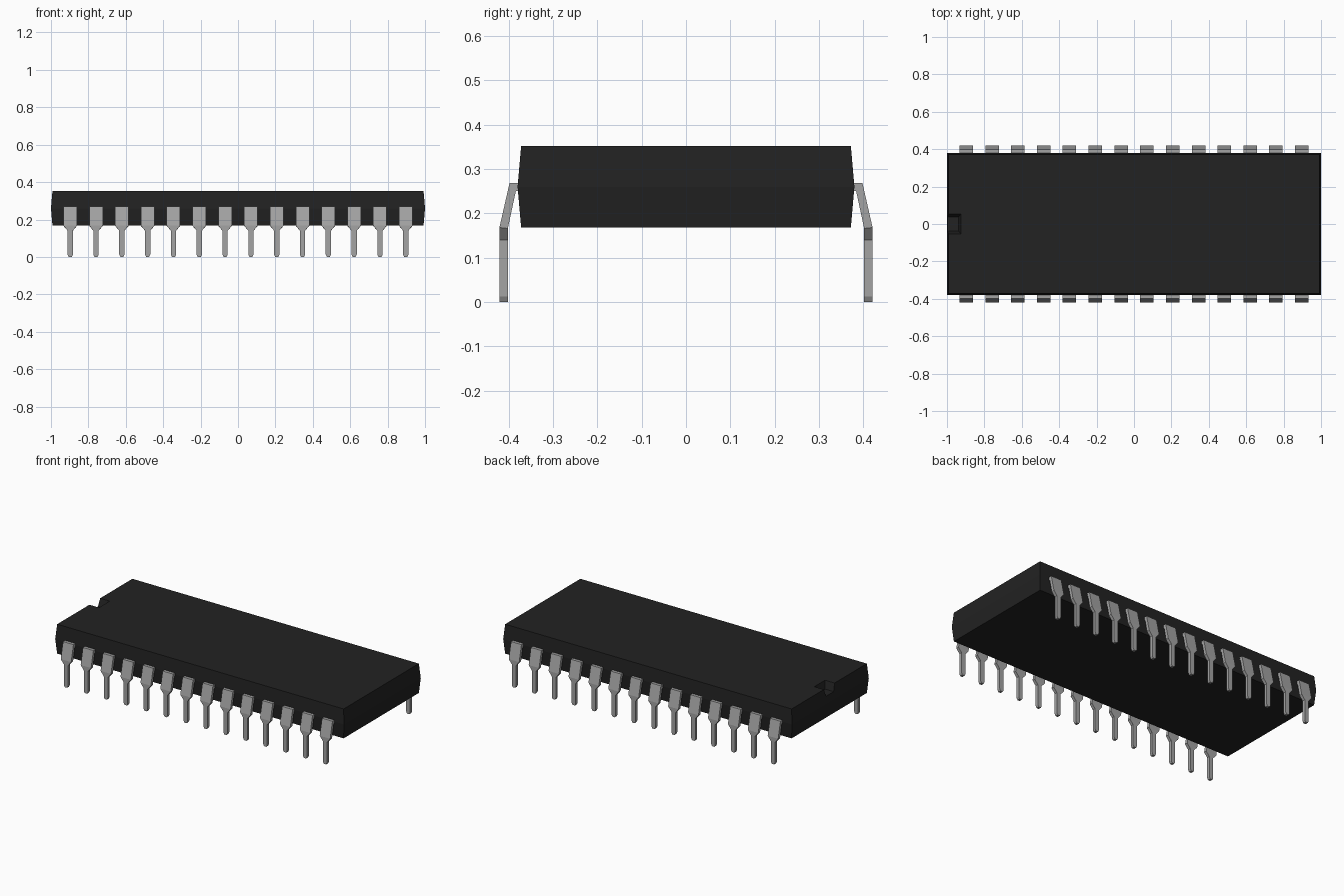
import bpy, bmesh, math

if "Cube" in bpy.data.objects:
    bpy.data.objects.remove(bpy.data.objects["Cube"], do_unlink=True)


def material(name, value, roughness):
    m = bpy.data.materials.new(name)
    m.use_nodes = True
    colour = (value, value, value, 1)
    m.diffuse_color = colour
    bsdf = m.node_tree.nodes["Principled BSDF"]
    bsdf.inputs["Base Color"].default_value = colour
    bsdf.inputs["Roughness"].default_value = roughness
    return m


def loft(name, rings, mat):
    """Join a stack of four-cornered rings into a closed, flat-shaded mesh."""
    bm = bmesh.new()
    loops = [[bm.verts.new(p) for p in ring] for ring in rings]
    for a, b in zip(loops, loops[1:]):
        for i in range(4):
            j = (i + 1) % 4
            bm.faces.new((a[i], a[j], b[j], b[i]))
    bm.faces.new(loops[0])
    bm.faces.new(loops[-1])
    bmesh.ops.recalc_face_normals(bm, faces=bm.faces)
    mesh = bpy.data.meshes.new(name)
    bm.to_mesh(mesh)
    bm.free()
    mesh.materials.append(mat)
    return mesh


def add(name, mesh):
    ob = bpy.data.objects.new(name, mesh)
    bpy.context.collection.objects.link(ob)
    return ob


def rect(x0, x1, y, z):
    return [(x0, -y, z), (x1, -y, z), (x1, y, z), (x0, y, z)]


black = material("black plastic", 0.016, 0.7)
metal = material("grey metal", 0.37, 0.5)

# Body: block with drafted sides, widest at mid height
body = add("body", loft("body", [
    rect(-0.992, 0.992, 0.372, 0.168),
    rect(-1.0, 1.0, 0.38, 0.26),
    rect(-0.992, 0.992, 0.372, 0.352)], black))

# Orientation notch: tapered recess cut into the top of the -x end
cutter = add("notch_cutter", loft("notch_cutter", [
    rect(-1.1, -0.937, 0.038, 0.305),
    rect(-1.1, -0.926, 0.053, 0.352),
    rect(-1.1, -0.926, 0.053, 0.4)], black))
cutter.hide_render = True
cut = body.modifiers.new("notch", 'BOOLEAN')
cut.operation = 'DIFFERENCE'
cut.solver = 'EXACT'
cut.object = cutter
bpy.context.view_layer.objects.active = body
bpy.ops.object.modifier_apply(modifier=cut.name)
bpy.data.objects.remove(cutter, do_unlink=True)

# Pin: shoulder, sloped blade, taper and narrow leg with a chamfered tip
# (outer y, outer z, inner y, inner z, half width)
PIN = [
    (0.365, 0.269, 0.365, 0.250, 0.036),
    (0.398, 0.269, 0.384, 0.250, 0.036),
    (0.421, 0.168, 0.402, 0.166, 0.036),
    (0.421, 0.140, 0.402, 0.140, 0.014),
    (0.421, 0.012, 0.402, 0.012, 0.014),
    (0.421, 0.000, 0.402, 0.000, 0.008),
]
pin_mesh = loft("pin", [
    [(-w, -yo, zo), (w, -yo, zo), (w, -yi, zi), (-w, -yi, zi)]
    for yo, zo, yi, zi, w in PIN], metal)

# Fourteen pins on each long side
COUNT, PITCH = 14, 0.138
for side, angle in (("front", 0), ("back", math.pi)):
    for i in range(COUNT):
        pin = add(f"{side}_pin_{i + 1}", pin_mesh)
        pin.location.x = (i - (COUNT - 1) / 2) * PITCH
        pin.rotation_euler.z = angle
